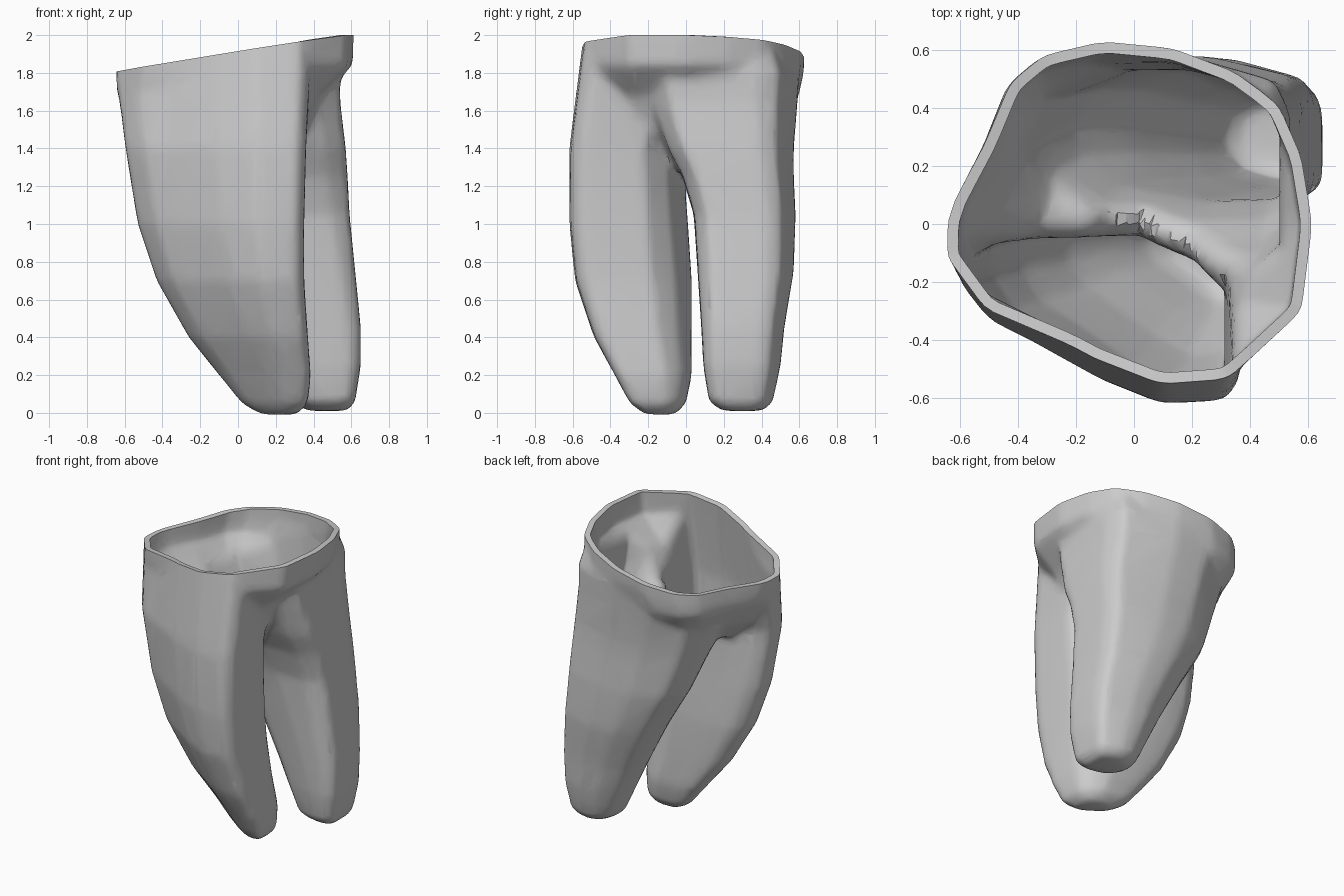
import bpy, bmesh
from mathutils import Vector

if "Cube" in bpy.data.objects:
    bpy.data.objects.remove(bpy.data.objects["Cube"], do_unlink=True)

# Material
grey = bpy.data.materials.new("plain grey")
grey.use_nodes = True
colour = (0.6, 0.6, 0.6, 1)
grey.diffuse_color = colour
grey.node_tree.nodes["Principled BSDF"].inputs["Base Color"].default_value = colour

# Cross-section outlines inside a unit box, counter-clockwise
FRONT = [(0, .88), (0, .68), (.1, .48), (.25, .36), (.5, .14), (.72, 0), (.95, .02),
         (1, .12), (1, .66), (.87, .86), (.64, 1), (.28, 1), (.1, .98)]
BACK = [(0, .55), (.05, .32), (.25, .1), (.6, 0), (.88, .01), (1, .13),
        (1, .72), (.95, .87), (.6, 1), (.35, 1), (.1, .84)]
CROWN = [(0, .37), (.11, .21), (.5, .03), (.67, 0), (.81, .04), (.97, .2), (1, .46),
         (.97, .66), (.91, .81), (.79, .91), (.62, .98), (.43, 1), (.27, .96), (.18, .88), (.11, .7), (.02, .52)]

# Each ring: height, x range, y range
FRONT_RINGS = [(-.01, .12, .31, -.22, -.06), (.05, .02, .37, -.3, 0), (.2, -.1, .385, -.38, .03),
               (.4, -.26, .37, -.49, .03), (.7, -.43, .35, -.59, .03), (1, -.53, .35, -.62, .01),
               (1.4, -.595, .36, -.62, -.02), (1.8, -.645, .38, -.57, .1), (2.1, -.65, .38, -.53, .1)]
BACK_RINGS = [(.01, .36, .58, .19, .41), (.06, .28, .62, .12, .46), (.25, .19, .65, .09, .5),
              (.45, .09, .65, .08, .52), (.75, -.07, .62, .06, .57), (1.05, -.25, .59, .04, .58),
              (1.25, -.33, .58, -.02, .57), (1.4, -.39, .57, -.1, .57), (1.65, -.47, .54, -.19, .59),
              (1.8, -.5, .54, -.2, .6), (1.95, -.5, .5, -.1, .53)]
CROWN_RINGS = [(1.34, -.35, .22, -.3, .3), (1.5, -.52, .37, -.42, .48), (1.68, -.64, .45, -.5, .6),
               (1.77, -.65, .54, -.53, .62), (1.84, -.65, .61, -.54, .63), (2.15, -.65, .62, -.53, .63)]


def loft(bm, outline, rings):
    """Closed solid through one outline stretched to each ring's box."""
    loops = [[bm.verts.new((x0 + u * (x1 - x0), y0 + v * (y1 - y0), z)) for u, v in outline]
             for z, x0, x1, y0, y1 in rings]
    n = len(outline)
    for low, high in zip(loops, loops[1:]):
        for i in range(n):
            j = (i + 1) % n
            bm.faces.new((low[i], low[j], high[j], high[i]))
    bm.faces.new(loops[0][::-1])
    bm.faces.new(loops[-1])


def bake(obj):
    """Replace the mesh by its modified result."""
    graph = bpy.context.evaluated_depsgraph_get()
    mesh = bpy.data.meshes.new_from_object(obj.evaluated_get(graph))
    obj.modifiers.clear()
    obj.data = mesh


# Two roots and the flared crown
bm = bmesh.new()
for outline, rings in ((FRONT, FRONT_RINGS), (BACK, BACK_RINGS), (CROWN, CROWN_RINGS)):
    loft(bm, outline, rings)
bmesh.ops.recalc_face_normals(bm, faces=bm.faces)
mesh = bpy.data.meshes.new("two_root_shell")
bm.to_mesh(mesh)
bm.free()
shell = bpy.data.objects.new("two_root_shell", mesh)
bpy.context.collection.objects.link(shell)

# Fuse into one soft skin
fuse = shell.modifiers.new("fuse", "REMESH")
fuse.mode = "VOXEL"
fuse.voxel_size = 0.02
soften = shell.modifiers.new("soften", "SMOOTH")
soften.factor = 0.5
soften.iterations = 18
bake(shell)

# Slanted open rim
bm = bmesh.new()
bm.from_mesh(shell.data)
bmesh.ops.bisect_plane(bm, geom=bm.verts[:] + bm.edges[:] + bm.faces[:],
                       plane_co=(0, 0, 1.905), plane_no=Vector((-.155, .02, 1)).normalized(),
                       clear_outer=True)
bm.to_mesh(shell.data)
bm.free()

# Coarse facets, then wall thickness
coarse = shell.modifiers.new("coarse", "DECIMATE")
coarse.ratio = 0.1
wall = shell.modifiers.new("wall", "SOLIDIFY")
wall.thickness = 0.038
wall.offset = -1
bake(shell)

shell.data.materials.clear()
shell.data.materials.append(grey)
bpy.context.view_layer.objects.active = shell
shell.select_set(True)
bpy.ops.object.shade_smooth_by_angle(angle=0.6)
